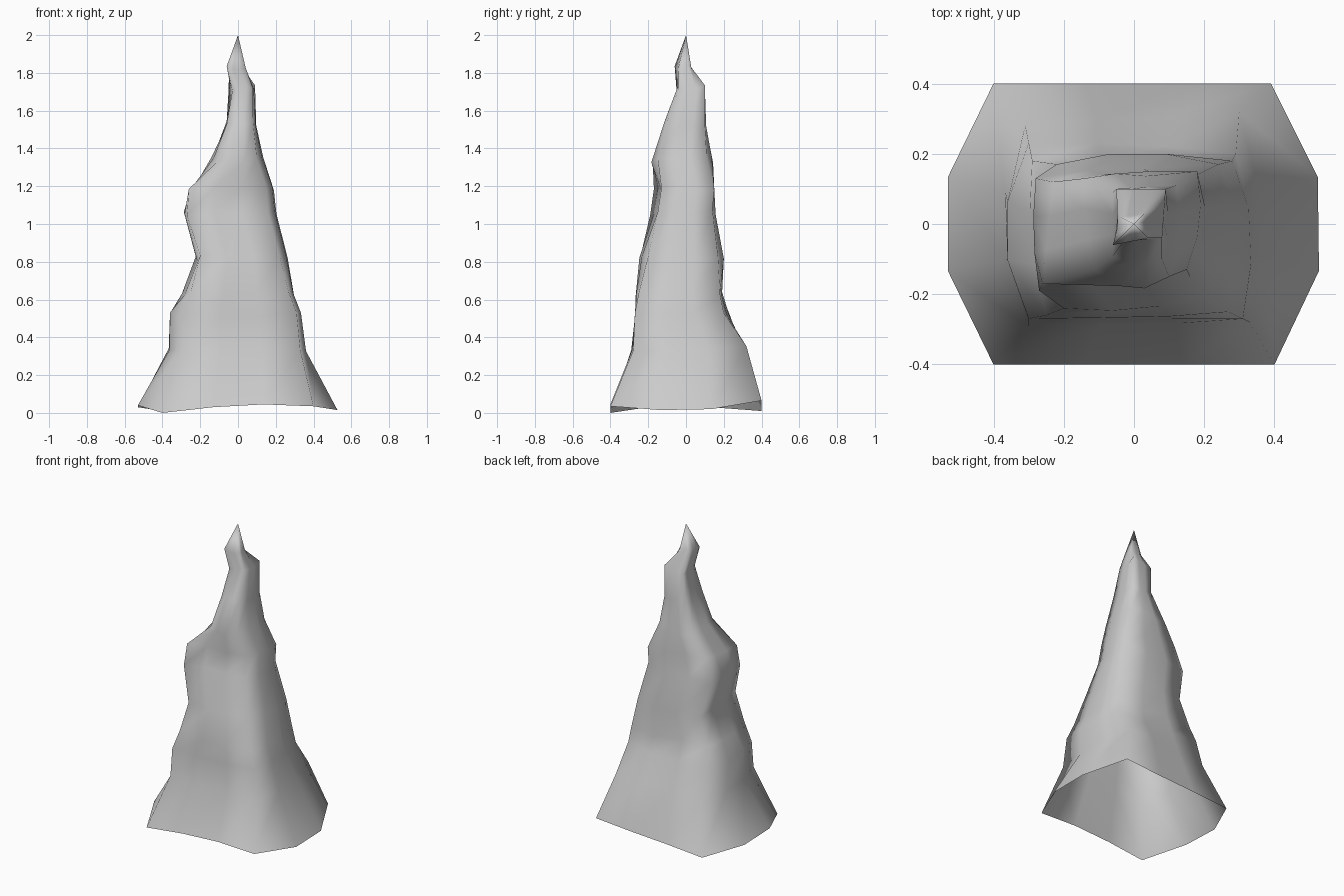
import bpy
import bmesh
import random
from mathutils import Vector

cube = bpy.data.objects.get("Cube")
if cube:
    bpy.data.objects.remove(cube, do_unlink=True)

random.seed(4)

# Plain stone colour
stone = bpy.data.materials.new("grey stone")
stone.use_nodes = True
colour = (0.6, 0.6, 0.6, 1)
stone.diffuse_color = colour
stone.node_tree.nodes["Principled BSDF"].inputs["Base Color"].default_value = colour

# Each level: height, corners (front -x, front +x, back +x, back -x),
# and how far the sides bulge (front, +x, back, -x)
levels = [
    (0.00, (-.40, -.40), (.40, -.40), (.39, .40), (-.40, .40), (0, .13, 0, .13)),
    (0.34, (-.30, -.29), (.33, -.28), (.30, .32), (-.31, .28), (0, .04, 0, .06)),
    (0.52, (-.30, -.27), (.31, -.27), (.29, .20), (-.30, .23), (0, .03, .01, .06)),
    (0.63, (-.25, -.26), (.27, -.25), (.28, .18), (-.29, .18), (.01, .02, .01, .02)),
    (0.82, (-.20, -.24), (.22, -.20), (.24, .17), (-.22, .17), (.02, .03, .03, .01)),
    (1.06, (-.27, -.19), (.16, -.15), (.18, .14), (-.28, .13), (-.01, .03, .02, .01)),
    (1.19, (-.26, -.17), (.15, -.13), (.18, .15), (-.23, .12), (-.01, .02, .01, 0)),
    (1.34, (-.11, -.13), (.10, -.15), (.12, .11), (-.14, .13), (.04, .02, .02, .01)),
    (1.53, (-.06, -.09), (.08, -.10), (.09, .10), (-.06, .09), (.02, .01, .01, 0)),
    (1.72, (-.03, -.05), (.08, -.04), (.09, .10), (-.05, .10), (0, 0, 0, 0)),
    (1.83, (-.06, -.06), (.04, -.04), (.03, .03), (-.04, .02), (0, 0, 0, 0)),
]
outward = [Vector((0, -1)), Vector((1, 0)), Vector((0, 1)), Vector((-1, 0))]
# Wavy bottom rim, starting at the front -x corner
rim = [0, .03, .045, .035, .015, .02, .065, .045, .03, .01, .03, .04]


def make_ring(bm, index):
    """Four corners with two bulged points along each side."""
    z, *corners, bulges = levels[index]
    ring = []
    for side in range(4):
        start, end = Vector(corners[side]), Vector(corners[(side + 1) % 4])
        for step in range(3):
            p = start.lerp(end, step / 3)
            if step:
                p += outward[side] * bulges[side]
            lift = rim[len(ring)] if index == 0 else random.uniform(-.015, .015)
            ring.append(bm.verts.new((p.x, p.y, z + lift)))
    return ring


# Rock spire: stacked rings, open underneath, drawn to a point
bm = bmesh.new()
rings = [make_ring(bm, i) for i in range(len(levels))]
tip = bm.verts.new((0, 0, 2))
for i in range(12):
    j = (i + 1) % 12
    for low, high in zip(rings, rings[1:]):
        bm.faces.new((low[i], low[j], high[j], high[i]))
    bm.faces.new((rings[-1][i], rings[-1][j], tip))
for face in bm.faces:
    face.smooth = True

mesh = bpy.data.meshes.new("rock_spire")
bm.to_mesh(mesh)
bm.free()
mesh.materials.append(stone)
spire = bpy.data.objects.new("rock_spire", mesh)
bpy.context.collection.objects.link(spire)
